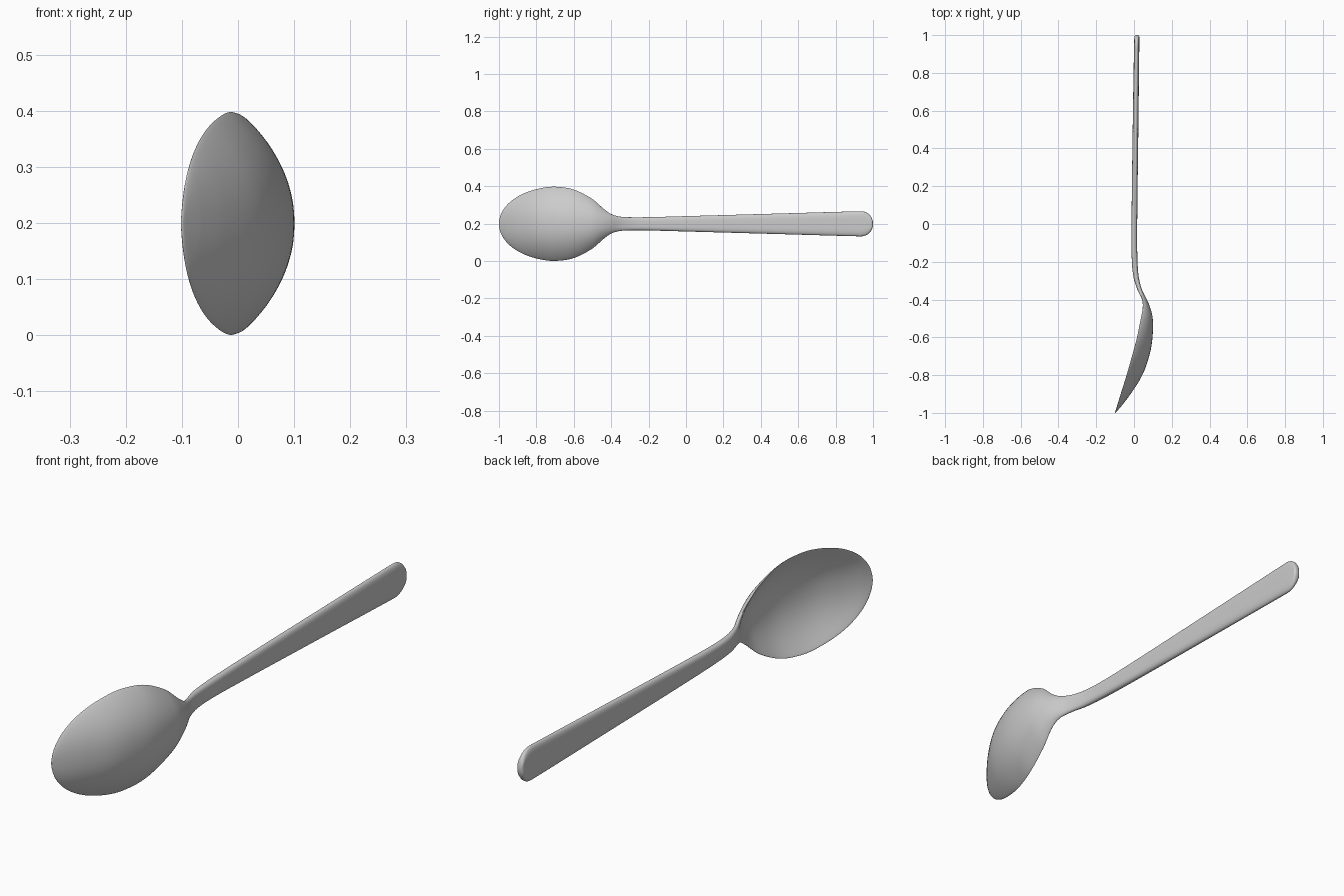
import bpy, bmesh, math

if "Cube" in bpy.data.objects:
    bpy.data.objects.remove(bpy.data.objects["Cube"])

# Stations along the spoon: y, half width, edge x, bowl depth, half thickness
KEYS = [
    (-1.00, 0.198, -0.100, 0.000, 0.005),
    (-0.90, 0.198, -0.070, 0.045, 0.007),
    (-0.80, 0.198, -0.039, 0.075, 0.008),
    (-0.69, 0.198, -0.008, 0.083, 0.008),
    (-0.60, 0.183, 0.016, 0.074, 0.008),
    (-0.50, 0.132, 0.037, 0.053, 0.009),
    (-0.44, 0.080, 0.048, 0.027, 0.010),
    (-0.40, 0.052, 0.047, 0.010, 0.011),
    (-0.35, 0.038, 0.030, 0.001, 0.012),
    (-0.28, 0.035, 0.011, 0.000, 0.014),
    (-0.18, 0.036, 0.003, 0.000, 0.015),
    (0.00, 0.041, 0.002, 0.000, 0.015),
    (0.50, 0.055, 0.008, 0.000, 0.015),
    (0.93, 0.067, 0.014, 0.000, 0.014),
    (1.00, 0.067, 0.015, 0.000, 0.013),
]
ROWS, RING = 150, 56
Z_MID = 0.199


def slope(i, c):
    a, b = KEYS[max(i - 1, 0)], KEYS[min(i + 1, len(KEYS) - 1)]
    return (b[c] - a[c]) / (b[0] - a[0])


def sample(y, c):
    """Smooth interpolation of one column of the station table."""
    i = max(k for k in range(len(KEYS) - 1) if KEYS[k][0] <= y or k == 0)
    p, q = KEYS[i], KEYS[i + 1]
    h = q[0] - p[0]
    t = (y - p[0]) / h
    return ((2*t**3 - 3*t**2 + 1) * p[c] + (t**3 - 2*t**2 + t) * h * slope(i, c)
            + (3*t**2 - 2*t**3) * q[c] + (t**3 - t**2) * h * slope(i + 1, c))


def end_round(y):
    """Elliptical bowl tip and rounded handle end."""
    if y < -0.69:
        r = 1 - ((-0.69 - y) / 0.31) ** 2
    elif y > 0.93:
        r = 1 - ((y - 0.93) / 0.07) ** 2.3
    else:
        return 1.0
    return max(math.sqrt(max(r, 0)), 0.02)


# Loft the bowl, neck and handle as one continuous skin
bm = bmesh.new()
rings = []
for i in range(ROWS + 1):
    y = -math.cos(math.pi * i / ROWS)
    cap = end_round(y)
    w, edge, depth, thick = (sample(y, c) for c in range(1, 5))
    thick *= min(1, 0.3 + 1.5 * cap)
    ring = []
    for j in range(RING):
        a = 2 * math.pi * j / RING
        t = math.cos(a)
        side = math.copysign(math.sqrt(max(1 - t**4, 0)), math.sin(a))
        x = edge + max(depth, 0) * (1 - abs(t) ** 2.2) + thick * side
        ring.append(bm.verts.new((x, y, Z_MID + w * cap * t)))
    rings.append(ring)
for r0, r1 in zip(rings, rings[1:]):
    for j in range(RING):
        k = (j + 1) % RING
        bm.faces.new((r0[j], r0[k], r1[k], r1[j]))
bm.faces.new(rings[0])
bm.faces.new(rings[-1])
bmesh.ops.recalc_face_normals(bm, faces=bm.faces)

mesh = bpy.data.meshes.new("spoon")
bm.to_mesh(mesh)
bm.free()
spoon = bpy.data.objects.new("spoon", mesh)
bpy.context.collection.objects.link(spoon)
bpy.context.view_layer.objects.active = spoon
spoon.select_set(True)
bpy.ops.object.shade_smooth_by_angle(angle=math.radians(50))
